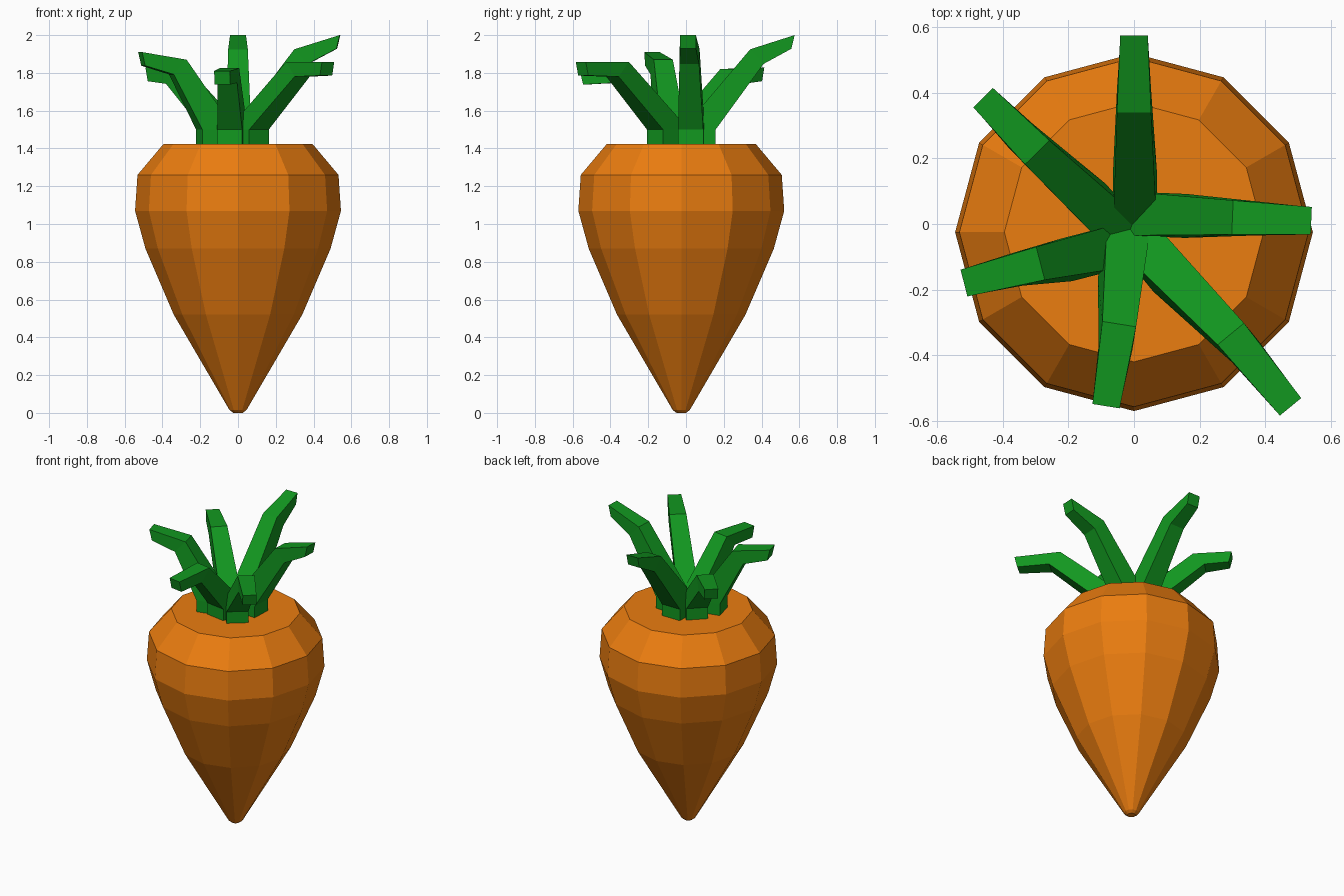
import bpy, bmesh
from math import sin, cos, pi
from mathutils import Vector

if "Cube" in bpy.data.objects:
    bpy.data.objects.remove(bpy.data.objects["Cube"])


def material(name, color):
    m = bpy.data.materials.new(name)
    m.diffuse_color = (*color, 1)
    m.use_nodes = True
    m.node_tree.nodes["Principled BSDF"].inputs["Base Color"].default_value = m.diffuse_color
    return m


def loft(name, rings, mat):
    """Skin equal-sized rings of points and cap both ends."""
    bm = bmesh.new()
    loops = [[bm.verts.new(p) for p in ring] for ring in rings]
    n = len(loops[0])
    for a, b in zip(loops, loops[1:]):
        for i in range(n):
            j = (i + 1) % n
            bm.faces.new((a[i], a[j], b[j], b[i]))
    bm.faces.new(loops[0])
    bm.faces.new(loops[-1])
    bmesh.ops.recalc_face_normals(bm, faces=bm.faces)
    me = bpy.data.meshes.new(name)
    bm.to_mesh(me)
    bm.free()
    me.materials.append(mat)
    bpy.context.collection.objects.link(bpy.data.objects.new(name, me))


orange = material("orange", (0.83, 0.205, 0.005))
green = material("green", (0.006, 0.31, 0.014))

# Carrot root: 12-sided lathe, (radius, z)
profile = [(0.025, 0), (0.045, 0.015), (0.34, 0.52), (0.49, 0.87),
           (0.545, 1.07), (0.532, 1.26), (0.395, 1.423)]
loft("root", [[(r * cos(k * pi / 6), -0.025 + r * sin(k * pi / 6), z)
               for k in range(12)] for r, z in profile], orange)

# Leaves: base centre, top of the bend, top of the tip
leaves = [
    ((0.003, 0.10), (0.0, 0.34, 1.925), (0.0, 0.575, 2.0)),
    ((0.10, 0.027), (0.30, 0.02, 1.925), (0.54, 0.01, 2.0)),
    ((0.075, -0.12), (0.295, -0.335, 1.858), (0.477, -0.557, 1.858)),
    ((-0.035, -0.12), (-0.045, -0.305, 1.825), (-0.085, -0.555, 1.81)),
    ((-0.15, -0.095), (-0.285, -0.12, 1.87), (-0.518, -0.18, 1.91)),
    ((-0.10, 0.04), (-0.295, 0.218, 1.82), (-0.46, 0.385, 1.828)),
]


def section(inner, outer, side, half):
    return [inner - side * half, inner + side * half,
            outer + side * half, outer - side * half]


for i, (base, bend, tip) in enumerate(leaves, 1):
    bend, tip = Vector(bend), Vector(tip)
    d = Vector((tip.x - bend.x, tip.y - bend.y, 0)).normalized()
    side = Vector((-d.y, d.x, 0))
    down = Vector((0, 0, -1))
    foot = Vector((*base, 1.42))
    neck = Vector((*base, 1.5))
    # Feet reach inwards so that the leaves merge at the centre
    loft(f"leaf_{i}", [
        section(foot - d * 0.12, foot + d * 0.057, side, 0.067),
        section(neck - d * 0.12, neck + d * 0.057, side, 0.067),
        section(bend, bend + d * 0.07 + down * 0.078, side, 0.052),
        section(tip, tip - d * 0.017 + down * 0.072, side, 0.042),
    ], green)
